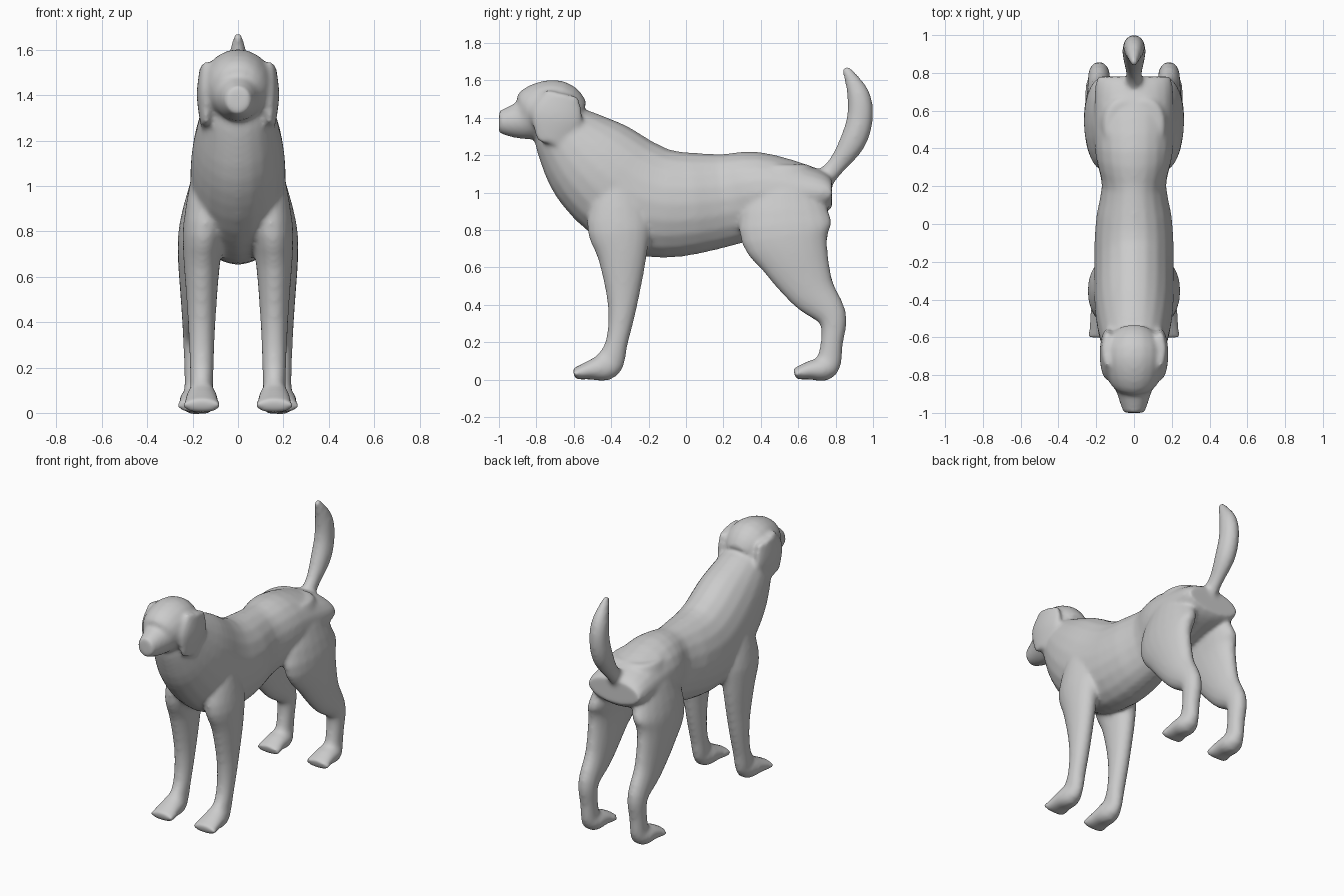
import bpy, bmesh, math
from mathutils import Vector

cube = bpy.data.objects.get("Cube")
if cube:
    bpy.data.objects.remove(cube)

grey = bpy.data.materials.new("plain_grey")
grey.use_nodes = True
colour = (0.6, 0.6, 0.6, 1)
grey.diffuse_color = colour
grey.node_tree.nodes["Principled BSDF"].inputs["Base Color"].default_value = colour

SIDES = 20
STEPS = 4


def spline(points):
    """Pass a smooth curve through the (y, z, radius) points."""
    points = [Vector(point) for point in points]
    padded = [points[0]] + points + [points[-1]]
    samples = []
    for before, start, end, after in zip(padded, padded[1:], padded[2:], padded[3:]):
        leave, arrive = (end - before) / 2, (after - start) / 2
        for step in range(STEPS):
            t = step / STEPS
            ease = t * t * (3 - 2 * t)
            samples.append(start.lerp(end, ease)
                           + leave * t * (1 - t) ** 2
                           - arrive * t * t * (1 - t))
    return samples + [points[-1]]


def tube(bm, points, width_rule, centre_x=0, lean=0):
    """Sweep an oval along a path; the rule gives its sideways half width."""
    samples = spline(points)
    last = len(samples) - 1
    loops = []
    for index, (y, z, radius) in enumerate(samples):
        ahead = samples[min(index + 1, last)] - samples[max(index - 1, 0)]
        across = Vector((0, -ahead.y, ahead.x)).normalized() * radius
        sideways = Vector((width_rule(y, z, radius), 0, 0))
        inward = lean * max(0, z - 0.6) ** 2
        centre = Vector((centre_x - inward, y, z))
        angles = [math.tau * i / SIDES for i in range(SIDES)]
        loops.append([bm.verts.new(centre + sideways * math.cos(a) + across * math.sin(a))
                      for a in angles])
    faces = [bm.faces.new(loops[0]), bm.faces.new(loops[-1])]
    for low, high in zip(loops, loops[1:]):
        for i in range(SIDES):
            j = (i + 1) % SIDES
            faces.append(bm.faces.new((low[j], low[i], high[i], high[j])))
    bmesh.ops.recalc_face_normals(bm, faces=faces)


def finish(name, bm, voxel, smoothing):
    """Fuse the overlapping volumes into one smooth skin."""
    mesh = bpy.data.meshes.new(name)
    bm.to_mesh(mesh)
    bm.free()
    mesh.materials.append(grey)
    obj = bpy.data.objects.new(name, mesh)
    bpy.context.collection.objects.link(obj)
    remesh = obj.modifiers.new("fuse", 'REMESH')
    remesh.mode = 'VOXEL'
    remesh.voxel_size = voxel
    remesh.use_smooth_shade = True
    soften = obj.modifiers.new("soften", 'SMOOTH')
    soften.factor = 0.5
    soften.iterations = smoothing


def trunk_width(y, z, radius):
    """Broad rump and barrel, narrow neck, pinched in at the waist."""
    waist = math.exp(-((y - 0.2) / 0.12) ** 2)
    return min(0.08 + radius * 0.45 + 0.1 * max(y, 0), 0.21) - 0.04 * waist


def leg_width(y, z, radius):
    """Slim shank that flares into the thigh above and the paw below."""
    thigh = 0.07 * min(z, 0.8) ** 2
    paw = 0.5 * max(0, 0.1 - z)
    return 0.05 + thigh + paw


def head_width(y, z, radius):
    return radius * 0.92


def tail_width(y, z, radius):
    return radius * 0.85


def ear_width(y, z, radius):
    return radius * 0.3


# Trunk and neck, from rump to throat
trunk = [(.78, 1, .08), (.7, 1, .13), (.4, 1, .22), (.2, .96, .25),
         (-.1, .94, .29), (-.3, 1, .3), (-.5, 1.16, .27),
         (-.64, 1.31, .19), (-.7, 1.4, .13)]
# Skull and muzzle, from nape to nose
head = [(-.6, 1.37, .13), (-.69, 1.42, .18), (-.8, 1.42, .16),
        (-.87, 1.39, .11), (-.95, 1.38, .08), (-1, 1.38, .06)]
# Tail, from root to tip
tail = [(.72, 1.06, .06), (.8, 1.14, .05), (.89, 1.27, .07),
        (.93, 1.4, .07), (.92, 1.53, .06), (.85, 1.67, .02)]
# Legs, from shoulder or hip down to the toes
front_leg = [(-.36, 1.15, .08), (-.36, .85, .17), (-.34, .65, .13),
             (-.34, .4, .08), (-.37, .2, .06), (-.42, .08, .08),
             (-.52, .05, .05), (-.6, .03, .03)]
hind_leg = [(.52, 1.15, .14), (.53, .83, .25), (.58, .66, .19),
            (.67, .48, .13), (.78, .34, .08), (.78, .2, .06),
            (.75, .07, .07), (.66, .05, .05), (.58, .03, .03)]
# Hanging ear flap, from its root to its lower edge
ear = [(-.66, 1.53, .09), (-.69, 1.4, .14), (-.72, 1.26, .08)]

body = bmesh.new()
tube(body, trunk, trunk_width)
tube(body, head, head_width)
tube(body, tail, tail_width)
for side in (1, -1):
    tube(body, front_leg, leg_width, side * 0.16, side * 0.25)
    tube(body, hind_leg, leg_width, side * 0.185, side * 0.4)
    tube(body, ear, ear_width, side * 0.14)
finish("dog_body", body, 0.012, 12)
